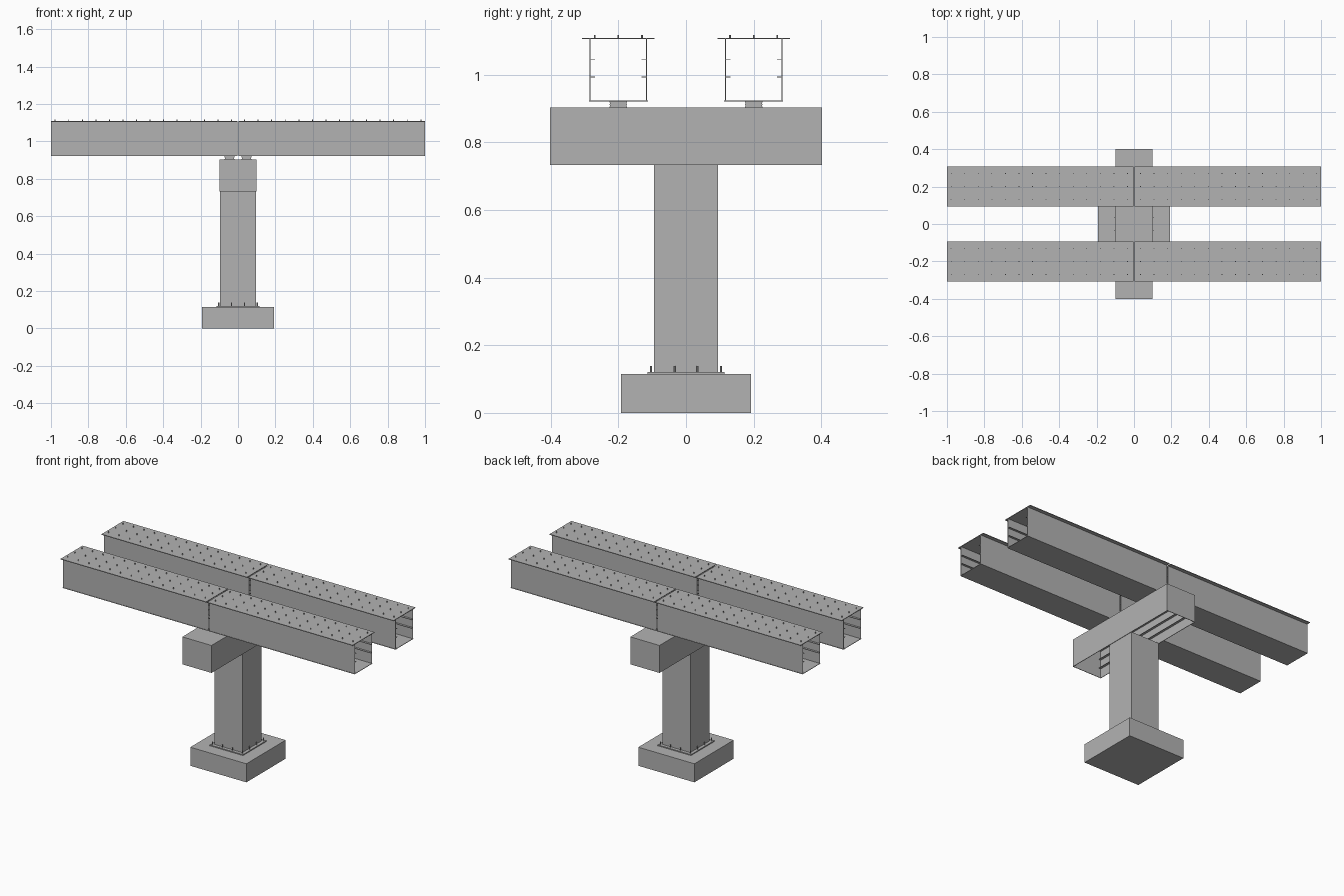
import bpy, bmesh, math
from mathutils import Matrix, Vector

if "Cube" in bpy.data.objects:
    bpy.data.objects.remove(bpy.data.objects["Cube"])

steel = bpy.data.materials.new("grey")
steel.diffuse_color = (0.45, 0.45, 0.45, 1)
steel.use_nodes = True
steel.node_tree.nodes["Principled BSDF"].inputs["Base Color"].default_value = steel.diffuse_color


def finish(name, bm):
    mesh = bpy.data.meshes.new(name)
    bm.to_mesh(mesh)
    bm.free()
    mesh.materials.append(steel)
    ob = bpy.data.objects.new(name, mesh)
    bpy.context.collection.objects.link(ob)
    return ob


def add_box(bm, x0, x1, y0, y1, z0, z1):
    m = Matrix.Translation(((x0 + x1) / 2, (y0 + y1) / 2, (z0 + z1) / 2))
    m = m @ Matrix.Diagonal((abs(x1 - x0), abs(y1 - y0), abs(z1 - z0), 1))
    bmesh.ops.create_cube(bm, size=1, matrix=m)


def box(name, *b):
    bm = bmesh.new()
    add_box(bm, *b)
    return finish(name, bm)


def add_pin(bm, x, y, z0, z1, r):
    bmesh.ops.create_cone(bm, cap_ends=True, segments=8, radius1=r, radius2=r,
                          depth=z1 - z0, matrix=Matrix.Translation((x, y, (z0 + z1) / 2)))


T = 0.003  # plate thickness

# Footing, base plate and column
box("footing", -0.192, 0.192, -0.192, 0.192, 0, 0.115)
box("base_plate", -0.114, 0.114, -0.114, 0.114, 0.115, 0.121)
box("column", -0.095, 0.095, -0.094, 0.094, 0.121, 0.735)

# Anchor bolts around the column
bm = bmesh.new()
pos = (-0.103, -0.0345, 0.0345, 0.103)
for x in pos:
    for y in pos:
        if max(abs(x), abs(y)) > 0.1:
            add_pin(bm, x, y, 0.118, 0.139, 0.0028)
finish("anchor_bolts", bm)

# Cap beam: plate box open underneath, with wall ribs
bm = bmesh.new()
add_box(bm, -0.1, 0.1, -0.402, 0.402, 0.903 - T, 0.903)
for s in (-1, 1):
    add_box(bm, s * (0.1 - T), s * 0.1, -0.402, 0.402, 0.733, 0.903 - T)
    add_box(bm, -0.1 + T, 0.1 - T, s * (0.402 - T), s * 0.402, 0.733, 0.903 - T)
    for z in (0.79, 0.845):
        add_box(bm, s * (0.1 - T), s * 0.083, -0.399, 0.399, z, z + 0.002)
finish("cap_beam", bm)

# Girders: two lines, each in two lengths with a joint over the column
for sy, side in ((-1, "front"), (1, "back")):
    for sx, end in ((-1, "left"), (1, "right")):
        yc, xa, xb = sy * 0.2, sx * 0.004, sx * 1.0
        bm = bmesh.new()
        add_box(bm, xa, xb, yc - 0.087, yc + 0.087, 0.921, 0.921 + T)
        for s in (-1, 1):
            add_box(bm, xa, xb, yc + s * (0.085 - T), yc + s * 0.085, 0.921 + T, 1.105)
            for z in (0.992, 1.045):
                add_box(bm, xa, xb, yc + s * (0.085 - T), yc + s * 0.069, z, z + 0.002)
        finish(f"{side}_{end}_girder", bm)
        box(f"{side}_{end}_deck_plate", xa, xb, yc - 0.107, yc + 0.107, 1.105, 1.109)

        # Shear studs in three rows
        bm = bmesh.new()
        for i in range(14):
            for dy in (-0.07, 0, 0.07):
                add_pin(bm, sx * (0.035 + i * 0.0725), yc + dy, 1.108, 1.118, 0.0025)
        finish(f"{side}_{end}_studs", bm)

        # Laminated bearing pad
        bm = bmesh.new()
        for i in range(5):
            e = 0.026 if i % 2 == 0 else 0.0245
            z = 0.903 + i * 0.0036
            add_box(bm, sx * 0.045 - e, sx * 0.045 + e, yc - e, yc + e, z, z + 0.0036)
        finish(f"{side}_{end}_bearing", bm)
